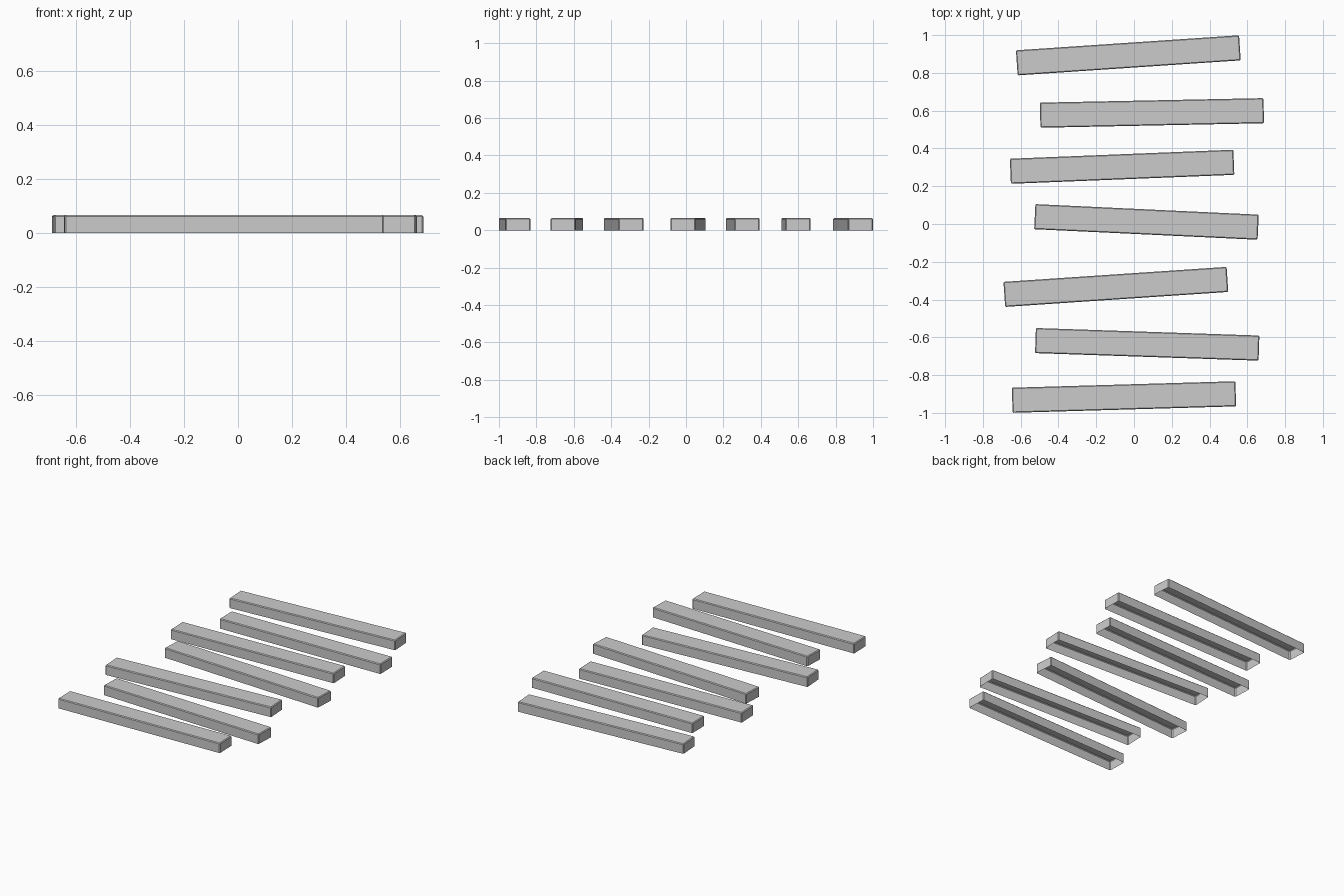
import bpy, bmesh, math
from mathutils import Matrix

if "Cube" in bpy.data.objects:
    bpy.data.objects.remove(bpy.data.objects["Cube"])

LENGTH, WIDTH, HEIGHT, BEVEL = 1.184, 0.133, 0.066, 0.005

# Centre x, centre y, rotation in degrees for each plank
PLANKS = [
    (-0.030, 0.893, 3.85),
    (0.095, 0.588, 1.15),
    (-0.063, 0.303, 2.30),
    (0.066, 0.011, -2.70),
    (-0.096, -0.333, 3.84),
    (0.070, -0.637, -1.93),
    (-0.053, -0.916, 1.65),
]


def make_plank(i, x, y, angle):
    bm = bmesh.new()
    bmesh.ops.create_cube(bm, size=1, matrix=Matrix.Diagonal((LENGTH, WIDTH, HEIGHT, 1)))
    # Open underside
    bottom = [f for f in bm.faces if f.normal.z < -0.9]
    bmesh.ops.delete(bm, geom=bottom, context='FACES_ONLY')
    # Slightly eased edges
    edges = [e for e in bm.edges if len(e.link_faces) == 2]
    bmesh.ops.bevel(bm, geom=edges, offset=BEVEL, segments=1, affect='EDGES')
    mesh = bpy.data.meshes.new(f"plank_{i}")
    bm.to_mesh(mesh)
    bm.free()
    obj = bpy.data.objects.new(f"plank_{i}", mesh)
    obj.location = (x, y, HEIGHT / 2)
    obj.rotation_euler.z = math.radians(angle)
    bpy.context.collection.objects.link(obj)


# Row of loosely laid planks
for i, p in enumerate(PLANKS, 1):
    make_plank(i, *p)
